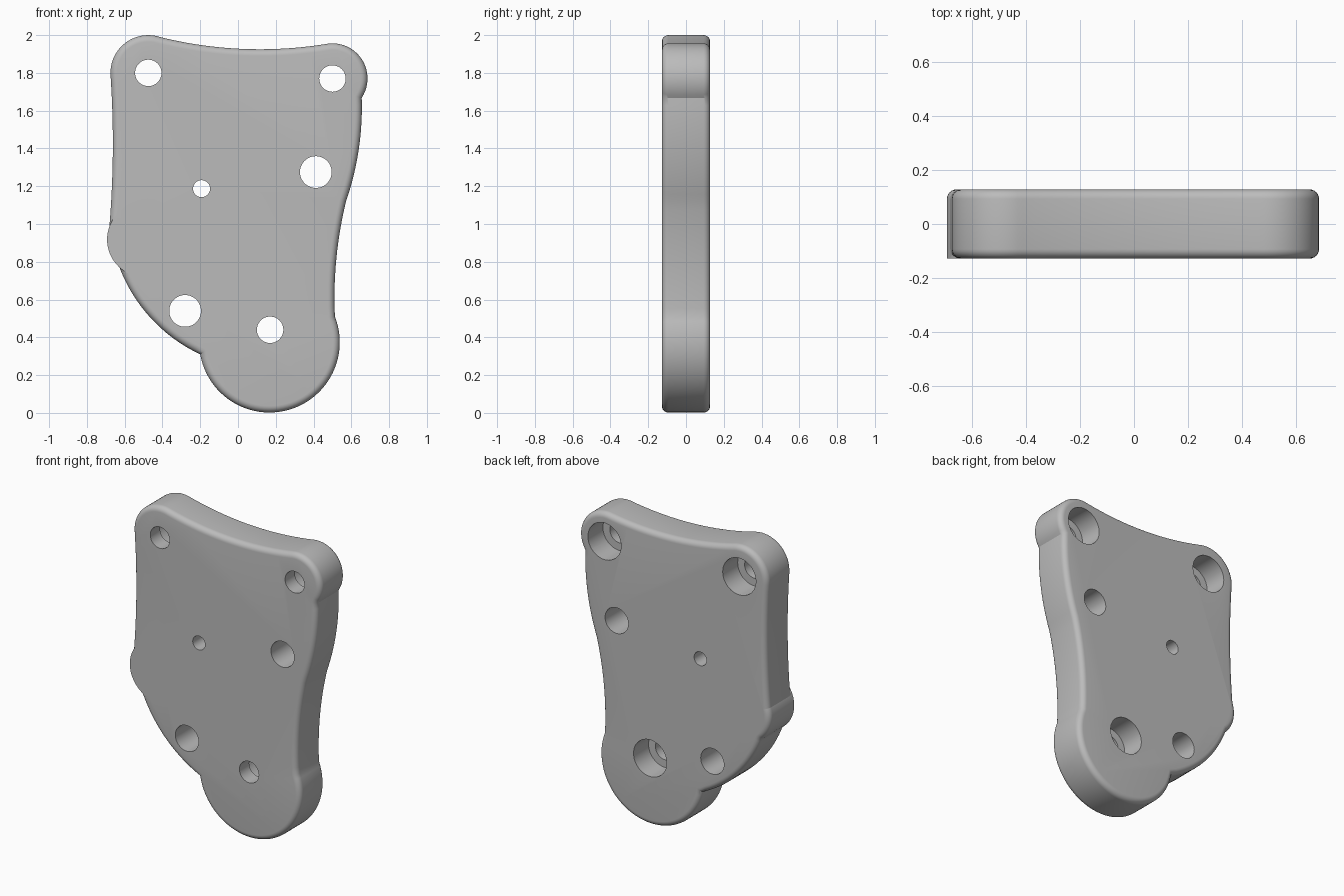
import bpy, bmesh, math
from mathutils import Vector

cube = bpy.data.objects.get("Cube")
if cube:
    bpy.data.objects.remove(cube)

HALF = 0.128      # half thickness of the plate
FILLET = 0.035    # rounded rim

grey = bpy.data.materials.new("plain grey")
grey.use_nodes = True
colour = (0.5, 0.5, 0.5, 1)
grey.diffuse_color = colour
grey.node_tree.nodes["Principled BSDF"].inputs["Base Color"].default_value = colour


def arc(a, m, b, n):
    """Points on the circle from a through m to b, without b."""
    a, m, b = Vector(a), Vector(m), Vector(b)
    u, v = m - a, b - a
    d = 2 * u.cross(v)
    c = a + Vector((v.y * u.dot(u) - u.y * v.dot(v), u.x * v.dot(v) - v.x * u.dot(u))) / d
    angle = lambda p: math.atan2(p.y - c.y, p.x - c.x)
    start, turn = angle(a), 1 if d > 0 else -1
    sweep = ((angle(b) - start) * turn) % math.tau
    r = (a - c).length
    return [c + r * Vector((math.cos(start + turn * sweep * i / n),
                            math.sin(start + turn * sweep * i / n))) for i in range(n)]


def circle(x, z, r, n=48):
    return [Vector((x + r * math.cos(math.tau * i / n), z + r * math.sin(math.tau * i / n)))
            for i in range(n)]


def prism(name, outline, y0, y1, round_front=False, round_back=False):
    """Extrude an outline along y, with optional rounded rims."""
    bm = bmesh.new()
    face = bm.faces.new([bm.verts.new((p.x, y0, p.y)) for p in outline])
    out = bmesh.ops.extrude_face_region(bm, geom=[face], use_keep_orig=True)
    moved = [g for g in out["geom"] if isinstance(g, bmesh.types.BMVert)]
    bmesh.ops.translate(bm, verts=moved, vec=(0, y1 - y0, 0))
    bmesh.ops.recalc_face_normals(bm, faces=bm.faces)
    rims = [y for y, wanted in ((y0, round_front), (y1, round_back)) if wanted]
    edges = [e for e in bm.edges
             if any(all(abs(v.co.y - y) < 1e-5 for v in e.verts) for y in rims)]
    if edges:
        bmesh.ops.bevel(bm, geom=edges, offset=FILLET, segments=6, profile=0.5,
                        affect='EDGES', clamp_overlap=False)
    mesh = bpy.data.meshes.new(name)
    bm.to_mesh(mesh)
    bm.free()
    mesh.materials.append(grey)
    ob = bpy.data.objects.new(name, mesh)
    bpy.context.collection.objects.link(ob)
    return ob


def combine(target, tool, operation):
    mod = target.modifiers.new(operation.title(), 'BOOLEAN')
    mod.operation, mod.solver, mod.object = operation, 'EXACT', tool
    bpy.context.view_layer.objects.active = target
    bpy.ops.object.modifier_apply(modifier=mod.name)
    bpy.data.objects.remove(tool)


# Plate outline, clockwise from the upper corner on the model's right
outline = []
for a, m, b, n in [
    ((-0.675, 1.79), (-0.615, 1.943), (-0.41, 1.989), 18),   # upper corner
    ((-0.41, 1.989), (0.1, 1.925), (0.46, 1.952), 20),       # hollow top edge
    ((0.46, 1.952), (0.655, 1.873), (0.655, 1.668), 22),     # other upper corner
    ((0.655, 1.668), (0.637, 1.38), (0.572, 1.12), 14),      # side, bulging
    ((0.572, 1.12), (0.521, 0.82), (0.513, 0.51), 14),       # side, hollow
    ((0.513, 0.51), (0.17, 0.002), (-0.2, 0.31), 48),        # bottom lobe
    ((-0.2, 0.31), (-0.46, 0.5), (-0.635, 0.79), 16),        # lower flank
    ((-0.635, 0.79), (-0.668, 0.86), (-0.685, 0.94), 4),     # blunt corner
    ((-0.685, 0.94), (-0.663, 1.36), (-0.675, 1.79), 18),    # hollow side
]:
    outline += arc(a, m, b, n)
plate = prism("mounting_plate", outline, -HALF, HALF, True, True)

# Side boss with a sharp front rim
boss = prism("side_boss", circle(-0.493, 0.918, 0.2, 72), -HALF, HALF, False, True)
combine(plate, boss, 'UNION')

# Through holes
bolts = [(-0.475, 1.8), (0.5, 1.77), (0.17, 0.44)]
holes = [(x, z, 0.07) for x, z in bolts]
holes += [(0.412, 1.275, 0.084), (-0.28, 0.54, 0.084), (-0.193, 1.187, 0.045)]
for x, z, r in holes:
    combine(plate, prism("hole_cutter", circle(x, z, r), -1, 1), 'DIFFERENCE')

# Wider bolt recesses from the back
for x, z in bolts:
    combine(plate, prism("recess_cutter", circle(x, z, 0.12), HALF - 0.155, 1), 'DIFFERENCE')

bpy.ops.object.select_all(action='DESELECT')
plate.select_set(True)
bpy.context.view_layer.objects.active = plate
bpy.ops.object.shade_smooth_by_angle(angle=math.radians(30))
